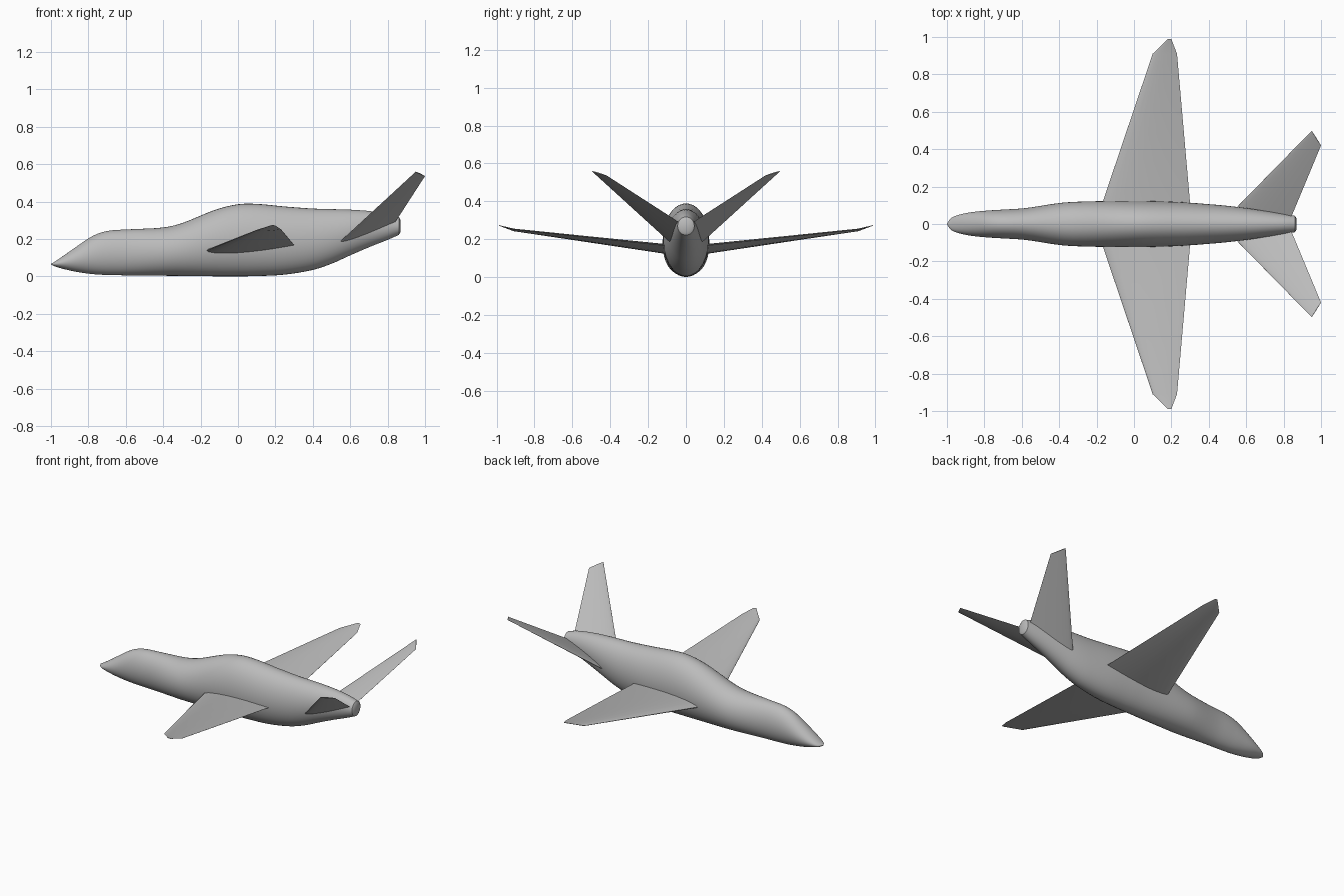
import bpy, bmesh, math
from mathutils import Vector

cube = bpy.data.objects.get("Cube")
if cube:
    bpy.data.objects.remove(cube, do_unlink=True)

grey = bpy.data.materials.new("airframe grey")
grey.use_nodes = True
colour = (0.5, 0.5, 0.5, 1)
grey.diffuse_color = colour
grey.node_tree.nodes["Principled BSDF"].inputs["Base Color"].default_value = colour


def loft(name, rings, angle):
    """Skin a list of closed rings, cap both ends and shade smooth."""
    bm = bmesh.new()
    loops = [[bm.verts.new(p) for p in ring] for ring in rings]
    n = len(loops[0])
    for a, b in zip(loops, loops[1:]):
        for i in range(n):
            j = (i + 1) % n
            bm.faces.new((a[i], a[j], b[j], b[i]))
    bm.faces.new(loops[0])
    bm.faces.new(loops[-1])
    bmesh.ops.recalc_face_normals(bm, faces=bm.faces)
    mesh = bpy.data.meshes.new(name)
    bm.to_mesh(mesh)
    bm.free()
    mesh.materials.append(grey)
    obj = bpy.data.objects.new(name, mesh)
    bpy.context.collection.objects.link(obj)
    bpy.ops.object.select_all(action="DESELECT")
    obj.select_set(True)
    bpy.context.view_layer.objects.active = obj
    bpy.ops.object.shade_smooth_by_angle(angle=math.radians(angle))
    return obj


def spline(points, steps):
    """Smooth curve through the stations, as vectors."""
    pts = [Vector(p) for p in points]
    out = []
    for i in range(len(pts) - 1):
        b, c = pts[i], pts[i + 1]
        a, d = pts[max(i - 1, 0)], pts[min(i + 2, len(pts) - 1)]
        # tangents scaled for uneven station spacing
        h = c.x - b.x
        m0 = (c - a) * (h / (c.x - a.x))
        m1 = (d - b) * (h / (d.x - b.x))
        for k in range(steps):
            t = k / steps
            out.append(b * (2*t**3 - 3*t**2 + 1) + m0 * (t**3 - 2*t**2 + t)
                       + c * (3*t**2 - 2*t**3) + m1 * (t**3 - t**2))
    return out + [pts[-1]]


# Fuselage stations: x, underside, top, half width
stations = [
    (-1.0, .064, .068, .003), (-.98, .054, .079, .030), (-.94, .042, .106, .048),
    (-.87, .026, .155, .063), (-.78, .013, .215, .072), (-.70, .008, .243, .077),
    (-.58, .006, .252, .085), (-.40, .004, .262, .112), (-.30, .003, .285, .119),
    (-.12, .001, .357, .123), (0, .001, .386, .123), (.1, .002, .388, .122),
    (.25, .010, .374, .117), (.4, .035, .363, .106), (.5, .068, .360, .097),
    (.6, .113, .357, .085), (.7, .156, .350, .070), (.8, .196, .335, .054),
    (.86, .222, .318, .044),
]
SIDES = 40


def oval(x, low, top, half):
    mid, rise = (low + top) / 2, (top - low) / 2
    return [(x, half * math.cos(a), mid + rise * math.sin(a))
            for a in (math.tau * i / SIDES for i in range(SIDES))]


rings = [oval(*s) for s in spline(stations, 4)]
rings.append(oval(.868, .236, .304, .031))  # shallow domed tail end
loft("fuselage", rings, 35)


def foil(lead, trail, thick, up):
    """Aerofoil section between two points, with its thickness along up."""
    lead, trail, up = Vector(lead), Vector(trail), Vector(up).normalized()
    n = 10

    def half(t):
        return thick * (1.5 * math.sqrt(t) * (1 - t) + .3 * t * (1 - t) + .02)
    ts = [(1 - math.cos(math.pi * i / n)) / 2 for i in range(n + 1)]
    upper = [lead.lerp(trail, t) + up * half(t) for t in ts]
    lower = [lead.lerp(trail, t) - up * half(t) for t in reversed(ts)]
    return upper + lower


def surface_pair(name, sections, up):
    for side, sign in (("left", 1), ("right", -1)):
        rings = [[(p.x, p.y * sign, p.z) for p in foil(lead, trail, thick, up)]
                 for lead, trail, thick in sections]
        loft(side + "_" + name, rings, 35)


# Main wings: root, outer break, clipped tip
surface_pair("wing", [
    ((-.20, .02, .127), (.308, .02, .157), .036),
    ((-.17, .11, .138), (.30, .11, .168), .034),
    ((.10, .91, .248), (.23, .91, .252), .010),
    ((.18, .988, .274), (.20, .988, .272), .002),
], (0, -.12, 1))

# Canted tail fins
surface_pair("tail_fin", [
    ((.50, .03, .14), (.83, .02, .277), .018),
    ((.56, .10, .20), (.85, .06, .305), .017),
    ((.95, .498, .56), (1.0, .42, .537), .004),
], (0, -.65, .75))
